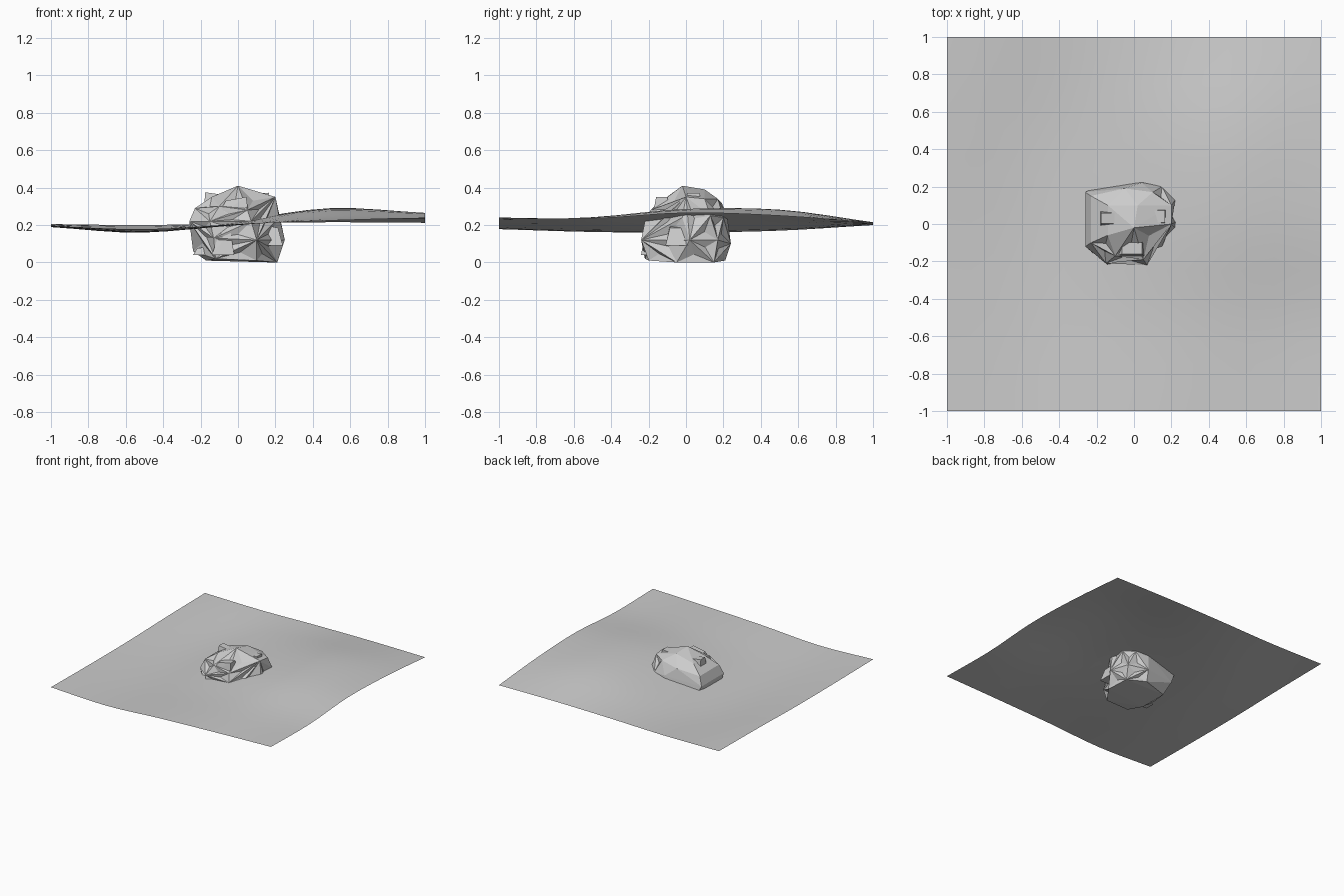
import bpy
import bmesh
from mathutils import Vector

default_cube = bpy.data.objects.get("Cube")
if default_cube:
    bpy.data.objects.remove(default_cube, do_unlink=True)

stone_grey = bpy.data.materials.new("stone_grey")
stone_grey.use_nodes = True
colour = (0.6, 0.6, 0.6, 1.0)
stone_grey.diffuse_color = colour
stone_grey.node_tree.nodes["Principled BSDF"].inputs["Base Color"].default_value = colour


def finish(name, bm, smooth=False):
    """Turn a bmesh into a named object with the shared material."""
    mesh = bpy.data.meshes.new(name)
    for face in bm.faces:
        face.smooth = smooth
    bm.to_mesh(mesh)
    bm.free()
    mesh.materials.append(stone_grey)
    obj = bpy.data.objects.new(name, mesh)
    bpy.context.collection.objects.link(obj)
    return obj


def hull(points):
    """Closed faceted solid around points given in hundredths."""
    bm = bmesh.new()
    for point in points:
        bm.verts.new(Vector(point) / 100)
    result = bmesh.ops.convex_hull(bm, input=bm.verts[:])
    unused = [v for v in bm.verts if not v.link_faces]
    bmesh.ops.delete(bm, geom=unused, context="VERTS")
    bmesh.ops.recalc_face_normals(bm, faces=bm.faces[:])
    return bm


def spline(values, t):
    """Smooth value along evenly spaced samples, with t from 0 to 1."""
    last = len(values) - 1
    i = min(int(t * last), last - 1)
    u = t * last - i
    b, c = values[i], values[i + 1]
    a = values[i - 1] if i > 0 else 2 * b - c
    d = values[i + 2] if i + 2 <= last else 2 * c - b
    return b + u * (c - a + u * (2 * a - 5 * b + 4 * c - d + u * (3 * (b - c) + d - a))) / 2


# Ground sheet: gently rolling surface, rows run from front to back
heights = [
    [195, 178, 205, 224, 240],
    [190, 163, 200, 240, 235],
    [190, 160, 220, 285, 265],
    [200, 170, 225, 282, 250],
    [205, 200, 210, 215, 212],
]
ground = bmesh.new()
bmesh.ops.create_grid(ground, x_segments=16, y_segments=16, size=1)
for vert in ground.verts:
    across, along = (vert.co.x + 1) / 2, (vert.co.y + 1) / 2
    vert.co.z = spline([spline(row, across) for row in heights], along) / 1000
finish("ground_sheet", ground, smooth=True)

# Boulder: faceted body, listed in rings from the base to the peak
base_ring = [(-17, -10, 1), (-12, -22, 2), (10, -20, 1), (21, -5, 0),
             (20, 15, 0), (5, 21, 1), (-17, 14, 1)]
belly_ring = [(-24, -5, 6), (25, 2, 12), (10, -24, 12), (-13, -23, 13),
              (6, 24, 10), (-20, 20, 10), (20, 17, 12)]
shoulder_ring = [(-26, -12, 22), (-26, 17, 22), (-15, -21, 22), (7, -22, 22),
                 (22, -2, 24), (22, 13, 25), (15, 20, 24), (4, 22, 25)]
upper_ring = [(-23, -10, 29), (-23, 15, 29), (-10, -17, 30), (5, -19, 28),
              (20, 0, 35), (20, 10, 34), (10, 17, 34), (-5, 19, 32)]
crown = [(0, -2, 41), (2, 10, 39), (-14, -6, 35), (-14, 10, 35)]
boulder = hull(base_ring + belly_ring + shoulder_ring + upper_ring + crown)

# Chipped hollows in the larger front and side facets
chipped = [f for f in boulder.faces
           if f.calc_area() > 0.006 and abs(f.normal.z) < 0.85
           and (f.normal.x > 0.3 or f.normal.y < -0.4)]
for face in chipped:
    inward = face.normal * -0.018
    poked = bmesh.ops.poke(boulder, faces=[face])
    for vert in poked["verts"]:
        vert.co += inward
finish("boulder", boulder)


# Broken ledges: small tapered slabs bedded in the body
def ledge(name, centre, size, taper, lean):
    x, y, z = centre
    w, d, h = size
    points = [(x + sx * w, y + sy * d, z - h) for sx in (-1, 1) for sy in (-1, 1)]
    points += [(x + sx * w * taper + lean, y + sy * d * taper, z + h + sx * lean / 2)
               for sx in (-1, 1) for sy in (-1, 1)]
    finish(name, hull(points))


ledge("crown_ledge_right", (-13, 3, 34), (5, 4, 3), 0.7, -1)
ledge("crown_ledge_left", (12, 4, 35), (5, 4, 2), 0.8, 0.5)
ledge("front_ledge_upper", (-3, -13, 29), (9, 5, 5), 0.6, 2)
ledge("front_ledge_lower", (-8, -20, 10), (6, 4, 6), 0.5, 1)
ledge("side_ledge", (20, -5, 14), (4, 6, 5), 0.6, -1)
ledge("corner_ledge", (-20, -10, 6), (4, 4, 2), 0.7, 1)
